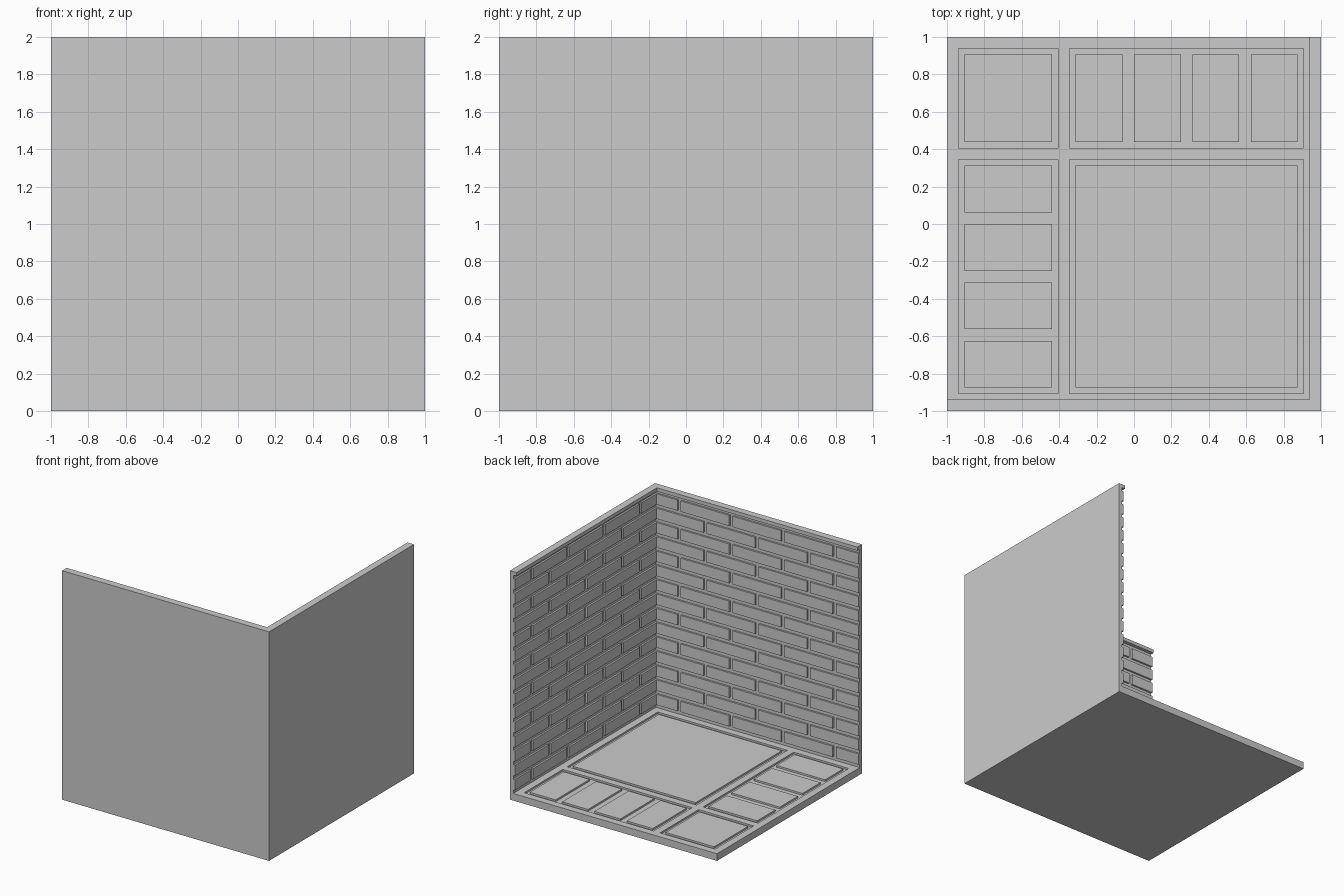
import bpy
import bmesh
from mathutils import Matrix, Vector

cube = bpy.data.objects.get("Cube")
if cube:
    bpy.data.objects.remove(cube, do_unlink=True)

U = 1 / 32          # grid module
H = 32              # half size in modules

stone = bpy.data.materials.new("light_grey_stone")
stone.use_nodes = True
grey = (0.6, 0.6, 0.6, 1)
stone.diffuse_color = grey
stone.node_tree.nodes["Principled BSDF"].inputs["Base Color"].default_value = grey


def add_box(bm, lo, hi):
    """Add a box between two corners given in modules."""
    lo, hi = Vector(lo) * U, Vector(hi) * U
    size = hi - lo
    place = Matrix.Translation((lo + hi) / 2) @ Matrix.Diagonal((*size, 1))
    bmesh.ops.create_cube(bm, size=1, matrix=place)


def make(name, boxes):
    bm = bmesh.new()
    for lo, hi in boxes:
        add_box(bm, lo, hi)
    mesh = bpy.data.meshes.new(name)
    bm.to_mesh(mesh)
    bm.free()
    mesh.materials.append(stone)
    obj = bpy.data.objects.new(name, mesh)
    bpy.context.collection.objects.link(obj)
    return obj


FLOOR, GROOVE = 2, 1.5   # floor top and groove bottom

# Floor slab
make("floor_slab", [((-H, -H, 0), (H, H, GROOVE))])

# Raised frame around the four floor panels; y runs opposite to x
bars = [(-H, -30), (-13, -11), (29, H)]
spans = [(-30, -13), (-11, 29)]
frame = [((a, -H, GROOVE), (b, H, FLOOR)) for a, b in bars]
frame += [((c, -b, GROOVE), (d, -a, FLOOR)) for a, b in bars for c, d in spans]
make("floor_frame", frame)

# Floor tiles: one large, one corner square and two strips of four
short = (-29, -14)
long = (-10, 28)
strip = [(s, s + 8) for s in range(-10, 21, 10)]
cells = [(short, short), (long, long)]
cells += [(s, short) for s in strip] + [(short, s) for s in strip]
make("floor_tiles", [((x[0], -y[1], GROOVE), (x[1], -y[0], FLOOR)) for x, y in cells])


# Walls: d runs from the shared corner, t is depth from the outer face
def front_box(d0, d1, t0, t1, z0, z1):
    return (H - d1, -H + t0, z0), (H - d0, -H + t1, z1)


def side_box(d0, d1, t0, t1, z0, z1):
    return (H - t1, -H + d0, z0), (H - t0, -H + d1, z1)


def brick_rows():
    """Running bond: rows of four modules, joints one module wide."""
    for row in range(15):
        top = 62 - 4 * row
        start = -8 if row % 2 == 0 else 0
        while start < 64:
            yield max(start + 1, 1), min(start + 16, 64), top - 3, top
            start += 16


for name, box in (("front", front_box), ("side", side_box)):
    first = 0 if name == "front" else 1
    make(name + "_wall", [box(first, 64, 0, 1, FLOOR, 63)])
    make(name + "_cornice", [box(0 if name == "front" else 2, 64, 0, 2, 63, 64)])
    make(name + "_bricks", [box(a, b, 1, 1.5, lo, hi) for a, b, lo, hi in brick_rows()])
